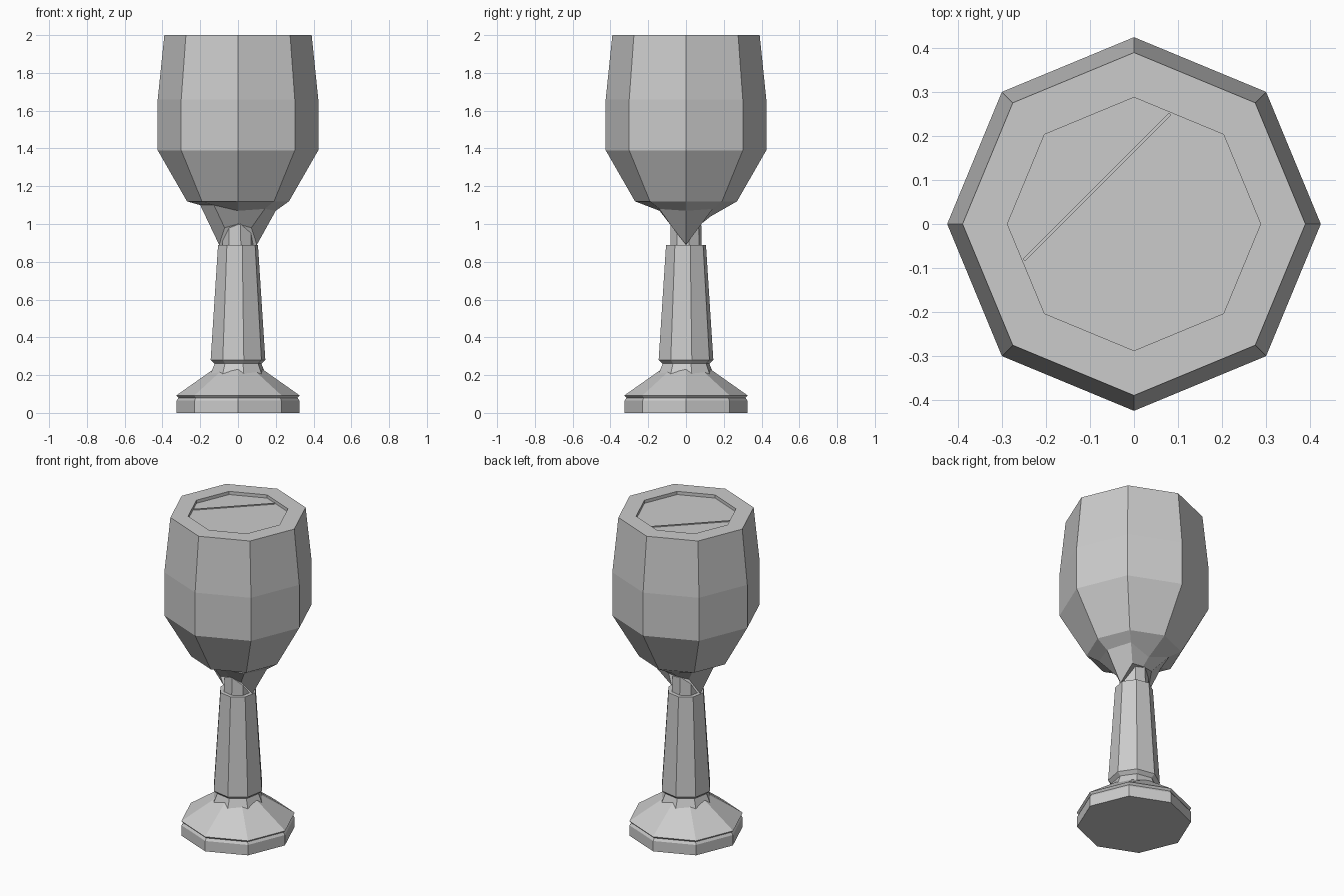
import bpy, bmesh, math

if "Cube" in bpy.data.objects:
    bpy.data.objects.remove(bpy.data.objects["Cube"])

N = 8


def loft(name, rings, turn=0.0):
    """Closed flat-shaded octagonal loft. A ring is (r, z) or a list of eight (r, z)."""
    bm = bmesh.new()
    loops = []
    for ring in rings:
        pts = ring if isinstance(ring, list) else [ring] * N
        loop = []
        for i, (r, z) in enumerate(pts):
            a = 2 * math.pi * i / N + turn
            loop.append(bm.verts.new((r * math.cos(a), r * math.sin(a), z)))
        loops.append(loop)
    for a, b in zip(loops, loops[1:]):
        for i in range(N):
            j = (i + 1) % N
            bm.faces.new((a[i], a[j], b[j], b[i]))
    bm.faces.new(loops[0][::-1])
    bm.faces.new(loops[-1])
    bmesh.ops.recalc_face_normals(bm, faces=bm.faces)
    me = bpy.data.meshes.new(name)
    bm.to_mesh(me)
    bm.free()
    ob = bpy.data.objects.new(name, me)
    bpy.context.collection.objects.link(ob)
    return ob


# bowl with uneven webbed underside, wide rim and shallow liquid recess
web_low = [(.10, .89), (.10, 1.0), (.08, 1.0), (.10, 1.0),
           (.10, .89), (.10, .98), (.08, 1.0), (.10, .98)]
web_high = [(.20, 1.07), (.20, 1.08), (.13, 1.04), (.20, 1.09),
            (.20, 1.10), (.18, 1.10), (.14, 1.07), (.20, 1.08)]
loft("bowl", [web_low, web_high, (.27, 1.12), (.425, 1.39), (.425, 1.66),
              (.39, 2.0), (.288, 2.0), (.288, 1.98)])

# narrow neck between bowl and stem
loft("neck", [(.085, .86), (.08, 1.08)], math.radians(10))

# tapered faceted stem
loft("stem", [(.115, .25), (.148, .28), (.108, .89)], math.radians(12))

# collar where the stem meets the foot
loft("collar", [(.155, .19), (.115, .29)], math.radians(12))

# octagonal foot with sloped top; slope rises higher on the axes
foot_top = [(.13, .22) if i % 2 else (.11, .245) for i in range(N)]
loft("foot", [(.325, 0), (.325, .065), (.315, .08), (.327, .092), foot_top])

# thin ridge across the liquid surface
bpy.ops.mesh.primitive_cube_add(size=1, location=(-.084, .084, 1.982))
ridge = bpy.context.object
ridge.name = "liquid_ridge"
ridge.scale = (.47, .007, .008)
ridge.rotation_euler.z = math.pi / 4
